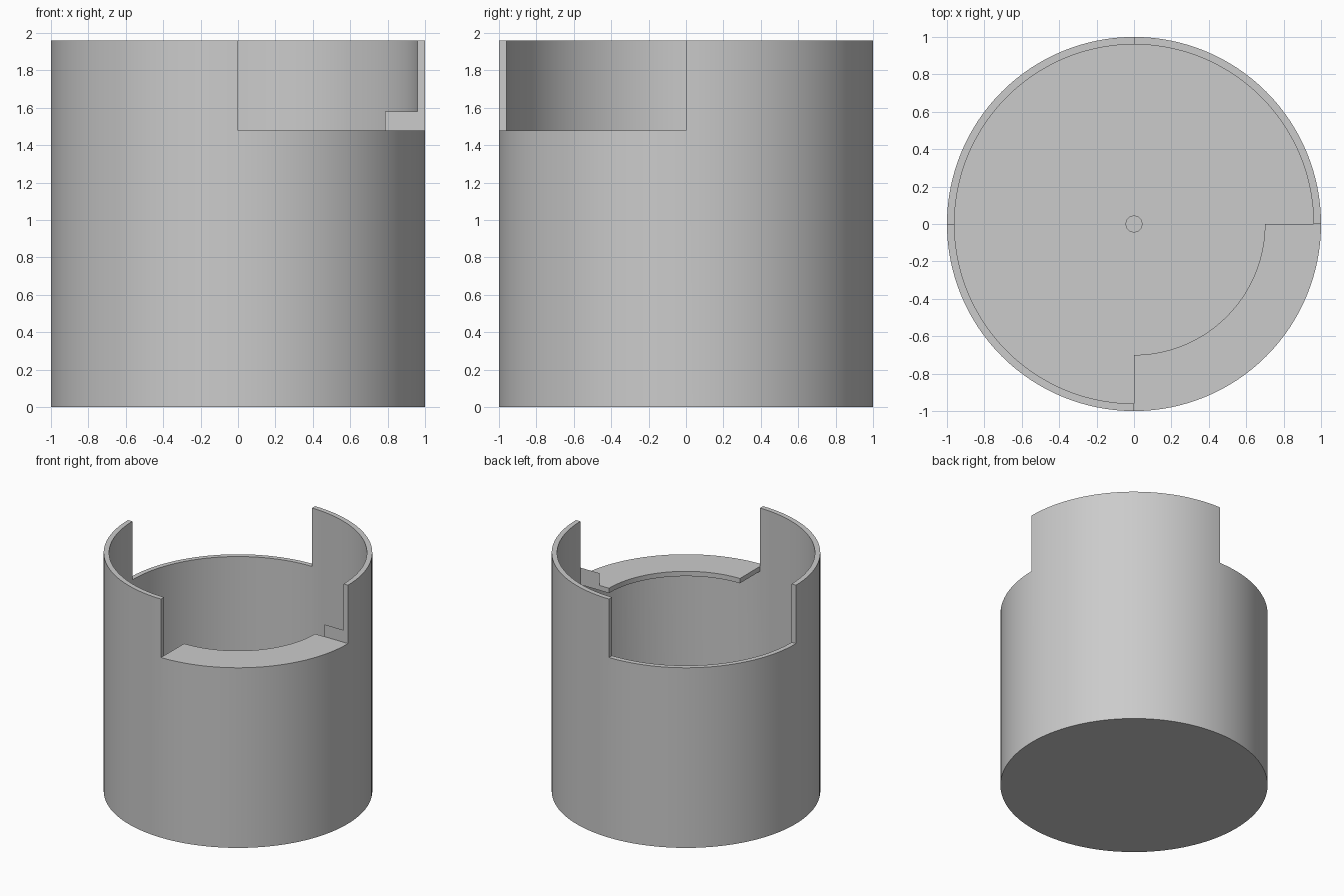
import bpy
import bmesh
import math
from mathutils import Vector

HEIGHT, INNER, FLOOR, RIM = 1.96, 0.96, 0.04, 1.48
SIDES = 128

if "Cube" in bpy.data.objects:
    bpy.data.objects.remove(bpy.data.objects["Cube"])

grey = bpy.data.materials.new("plain grey")
grey.use_nodes = True
grey.diffuse_color = (0.6, 0.6, 0.6, 1)
grey.node_tree.nodes["Principled BSDF"].inputs["Base Color"].default_value = grey.diffuse_color


def finish(name, bm):
    bmesh.ops.recalc_face_normals(bm, faces=bm.faces)
    mesh = bpy.data.meshes.new(name)
    bm.to_mesh(mesh)
    bm.free()
    mesh.materials.append(grey)
    obj = bpy.data.objects.new(name, mesh)
    bpy.context.collection.objects.link(obj)
    return obj


def revolve(name, profile, start=0, sweep=360, closed=False):
    """Turn an (r, z) profile around z; a partial sweep gets end caps."""
    bm = bmesh.new()
    a = math.radians(start)
    verts = [bm.verts.new((r * math.cos(a), r * math.sin(a), z)) for r, z in profile]
    edges = [bm.edges.new(pair) for pair in zip(verts, verts[1:])]
    if closed:
        edges.append(bm.edges.new((verts[-1], verts[0])))
    bmesh.ops.spin(bm, geom=verts + edges, cent=(0, 0, 0), axis=(0, 0, 1),
                   angle=math.radians(sweep), steps=SIDES * sweep // 360)
    bmesh.ops.remove_doubles(bm, verts=bm.verts, dist=1e-4)
    if sweep < 360:
        bmesh.ops.holes_fill(bm, edges=[e for e in bm.edges if e.is_boundary])
    return finish(name, bm)


def box(name, low, high):
    bm = bmesh.new()
    bmesh.ops.create_cube(bm, size=1)
    low, high = Vector(low), Vector(high)
    for v in bm.verts:
        v.co = (low + high) / 2 + v.co * (high - low)
    return finish(name, bm)


def combine(target, tool, operation):
    tool.hide_render = True
    mod = target.modifiers.new(operation, "BOOLEAN")
    mod.operation, mod.solver, mod.object = operation, "EXACT", tool
    bpy.context.view_layer.objects.active = target
    bpy.ops.object.modifier_apply(modifier=mod.name)
    bpy.data.objects.remove(tool)


def smooth(obj):
    bpy.ops.object.select_all(action="DESELECT")
    obj.select_set(True)
    bpy.context.view_layer.objects.active = obj
    bpy.ops.object.shade_smooth_by_angle(angle=math.radians(30))


# Thin walled cup with a flat floor
cup = revolve("cup", [(0, 0), (1, 0), (1, HEIGHT), (INNER, HEIGHT), (INNER, FLOOR), (0, FLOOR)])

# Quarter ledge inside the front notch, left tall and trimmed by the notch
ledge = revolve("ledge", [(0.7, RIM - 0.04), (0.98, RIM - 0.04), (0.98, RIM + 0.1), (0.7, RIM + 0.1)],
                start=-90, sweep=90, closed=True)
combine(cup, ledge, "UNION")

# Two opposite quarter notches in the rim
combine(cup, box("front_notch", (0, -1.2, RIM), (1.2, 0, 2.2)), "DIFFERENCE")
combine(cup, box("back_notch", (-1.2, 0, RIM), (0, 1.2, 2.2)), "DIFFERENCE")
smooth(cup)

# Small centre pin standing on the floor
pin = revolve("centre_pin", [(0, 0.02), (0.045, 0.02), (0.045, 0.2), (0, 0.2)])
smooth(pin)
